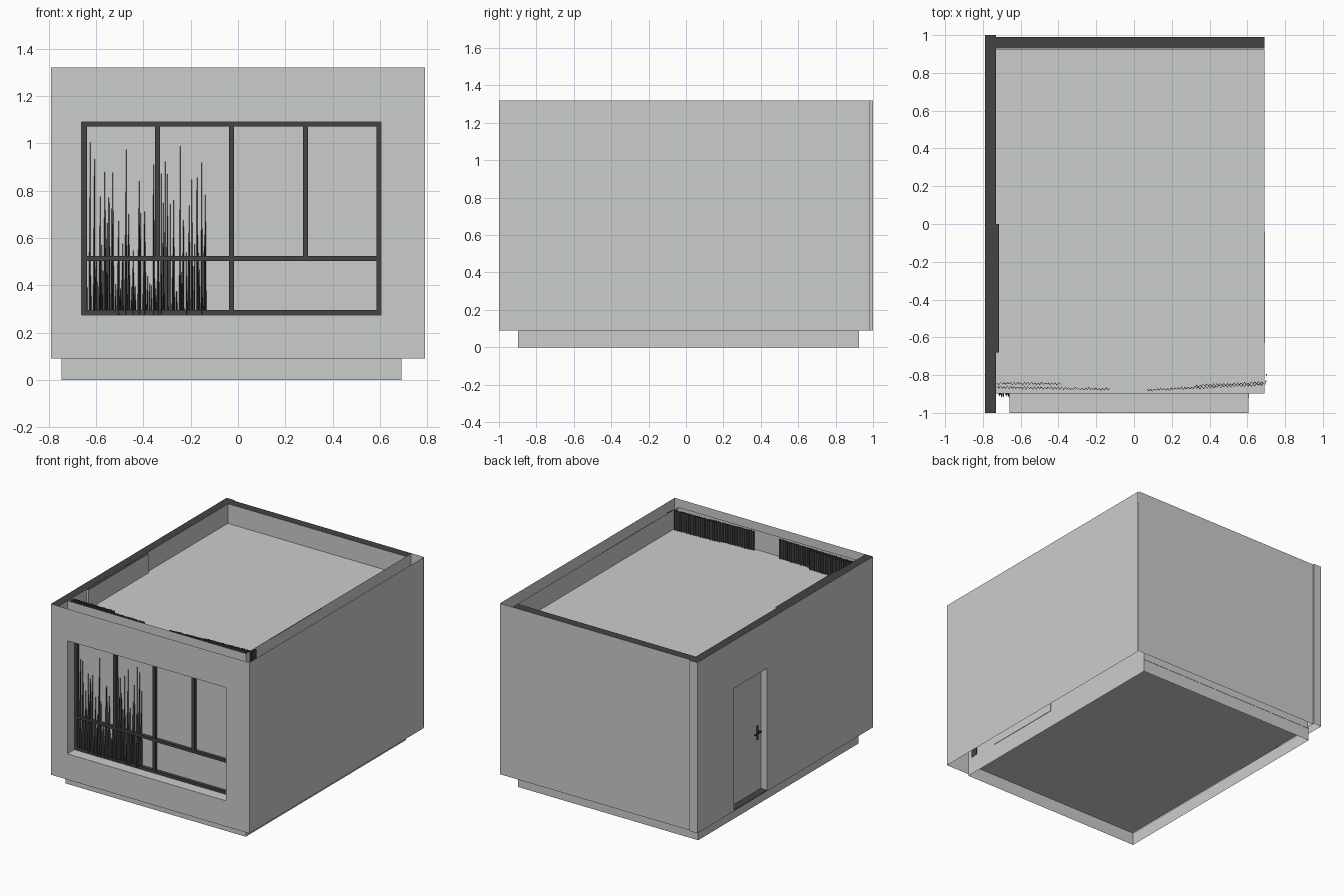
import bpy, bmesh, random
from mathutils import Vector

random.seed(4)
if "Cube" in bpy.data.objects:
    bpy.data.objects.remove(bpy.data.objects["Cube"], do_unlink=True)


def material(name, r, g, b):
    m = bpy.data.materials.new(name)
    m.use_nodes = True
    m.diffuse_color = (r, g, b, 1)
    m.node_tree.nodes["Principled BSDF"].inputs["Base Color"].default_value = (r, g, b, 1)
    return m


GREY = material("plaster_grey", 0.6, 0.61, 0.6)
DARK = material("charcoal", 0.057, 0.057, 0.057)


def finish(name, bm, mats):
    mesh = bpy.data.meshes.new(name)
    bm.to_mesh(mesh)
    bm.free()
    for m in mats:
        mesh.materials.append(m)
    obj = bpy.data.objects.new(name, mesh)
    bpy.context.collection.objects.link(obj)
    return obj


SIDES = {"-x": (0, 1, 3, 2), "+x": (4, 6, 7, 5), "-y": (0, 4, 5, 1),
         "+y": (2, 3, 7, 6), "-z": (0, 2, 6, 4), "+z": (1, 5, 7, 3)}


def box(name, x, y, z, mat=GREY, keep=SIDES, dark_top=False):
    """Box between the given ranges, with only the kept sides."""
    bm = bmesh.new()
    v = [bm.verts.new((a, b, c)) for a in x for b in y for c in z]
    for side in keep:
        face = bm.faces.new([v[i] for i in SIDES[side]])
        face.material_index = int(dark_top and side == "+z")
    bmesh.ops.delete(bm, geom=[p for p in v if not p.link_faces], context="VERTS")
    return finish(name, bm, [mat, DARK] if dark_top else [mat])


def holed_wall(name, outer, hole, place, outward, depth):
    """Wall sheet with a rectangular opening and its reveals."""
    bm = bmesh.new()

    def loop(rect, d):
        u0, u1, w0, w1 = rect
        return [bm.verts.new(place(u, w, d))
                for u, w in ((u0, w0), (u1, w0), (u1, w1), (u0, w1))]

    rings = [loop(outer, 0), loop(hole, 0), loop(hole, depth)]
    for a, b in zip(rings, rings[1:]):
        for i in range(4):
            j = (i + 1) % 4
            bm.faces.new((a[i], a[j], b[j], b[i]))
    bm.normal_update()
    bm.faces.ensure_lookup_table()
    if bm.faces[0].normal.dot(Vector(outward)) < 0:
        bmesh.ops.reverse_faces(bm, faces=bm.faces[:])
    return finish(name, bm, [GREY])


LOW, TOP, ROOF = 0.09, 1.32, 1.18
WALL = (LOW, TOP)
PARAPET = (ROOF, TOP)

# Inner room with flat roof and raised floor, on an open skirt
box("room_core", (-0.74, 0.69), (-0.897, 0.927), (LOW, ROOF))
box("base_skirt", (-0.745, 0.69), (-0.897, 0.925), (0, LOW),
    keep=["-x", "+x", "-y", "+y"])
box("front_parapet", (-0.73, 0.69), (-0.897, -0.897), PARAPET, keep=["+y"])
box("left_parapet", (0.69, 0.69), (-0.897, 0.985), PARAPET, keep=["-x"])

# Outer cladding
holed_wall("front_wall", (-0.79, 0.79, LOW, TOP), (-0.66, 0.605, 0.275, 1.09),
           lambda u, w, d: (u, -1 + d, w), (0, -1, 0), 0.103)
holed_wall("door_wall", (-1, 1, LOW, TOP), (0.205, 0.58, 0.095, 0.975),
           lambda u, w, d: (-0.79 + d, u, w), (-1, 0, 0), 0.05)
box("door_sill", (-0.789, -0.74), (0.206, 0.579), (0.095, 0.098), DARK)
box("door_wall_core", (-0.79, -0.73), (-1, 1), WALL,
    keep=["+x", "+y", "+z"], dark_top=True)
box("back_wall", (-0.73, 0.69), (0.93, 0.99), WALL,
    keep=["-y", "+z"], dark_top=True)
box("back_cladding", (-0.73, 0.79), (0.99, 0.99), WALL, keep=["+y"])
box("left_cladding", (0.79, 0.79), (-1, 0.985), WALL, keep=["+x"])

# Tall panels against the side walls
box("right_panel", (-0.73, -0.715), (-0.68, 0), (0.12, 1.319), dark_top=True)
box("left_panel", (0.691, 0.694), (-0.63, -0.04), (0.12, 1.319), dark_top=True)

# Window frame and glazing bars
FRAME_Y = (-0.92, -0.896)
HALF = 0.0115
for side, x in (("right", -0.65), ("middle", -0.0275), ("left", 0.596)):
    box(f"window_{side}_post", (x - HALF, x + HALF), FRAME_Y, (0.275, 1.09), DARK)
for side, x in (("right", -0.34), ("left", 0.285)):
    box(f"window_{side}_bar", (x - HALF, x + HALF), FRAME_Y, (0.513, 1.08), DARK)
for side, z in (("bottom", 0.285), ("middle", 0.513), ("top", 1.08)):
    box(f"window_{side}_rail", (-0.65, 0.596), FRAME_Y, (z - 0.01, z + 0.01), DARK)

# Door handle
box("handle_plate", (-0.75, -0.74), (0.244, 0.252), (0.465, 0.565), DARK)
box("handle_stem", (-0.77, -0.75), (0.244, 0.252), (0.525, 0.533), DARK)
box("handle_lever", (-0.774, -0.766), (0.238, 0.318), (0.525, 0.533), DARK)


# Pleated curtains rising behind the window
def curtain(name, start, end):
    bm = bmesh.new()
    a, b = Vector(start), Vector(end)
    count = int((b - a).length / 0.009)
    previous = None
    for i in range(count + 1):
        x, y = a.lerp(b, i / count)
        y += (-1) ** i * random.uniform(0.002, 0.009)
        pair = [bm.verts.new((x, y, z)) for z in (0.12, 1.317)]
        if previous:
            bm.faces.new((previous[0], pair[0], pair[1], previous[1]))
        previous = pair
    obj = finish(name, bm, [DARK])
    cloth = obj.modifiers.new("cloth_thickness", "SOLIDIFY")
    cloth.thickness = 0.004
    cloth.offset = 0


curtain("right_curtain", (-0.725, -0.865), (-0.13, -0.875))
curtain("right_curtain_fold", (-0.725, -0.845), (-0.39, -0.845))
curtain("left_curtain", (0.07, -0.88), (0.685, -0.848))
curtain("left_curtain_fold", (0.33, -0.858), (0.685, -0.84))
curtain("left_curtain_edge", (0.695, -0.86), (0.702, -0.8))

# Curtain pleats pressing through the glass as slender tapered wedges
bm = bmesh.new()
PLEATS = 62
for i in range(PLEATS):
    x = -0.715 + 0.58 * i / (PLEATS - 1) + random.uniform(-0.004, 0.004)
    half = random.uniform(0.003, 0.007)
    height = random.choice((0.45, 0.6, 0.75, 0.9, 1.0)) + random.uniform(-0.06, 0.04)
    front = random.uniform(-0.926, -0.912)
    points = [(x - half, -0.896, 0.275), (x, front, 0.275), (x + half, -0.896, 0.275),
              (x + random.uniform(-0.003, 0.003), -0.899, height)]
    a, b, c, tip = [bm.verts.new(p) for p in points]
    for tri in ((a, b, tip), (b, c, tip), (c, a, tip)):
        bm.faces.new(tri)
finish("curtain_pleats", bm, [DARK])
